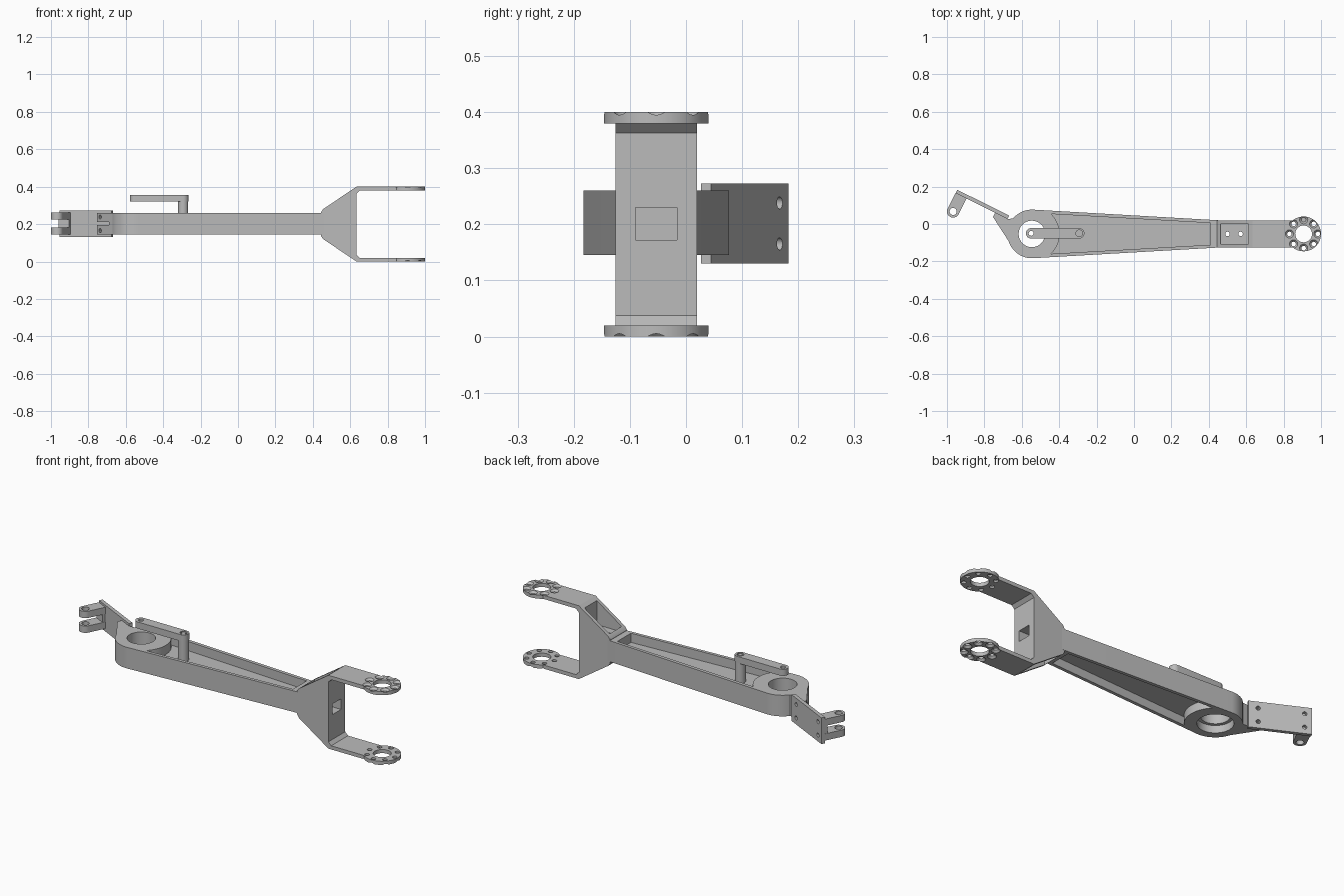
import bpy, bmesh
from math import radians, cos, sin
from mathutils import Vector

default = bpy.data.objects.get("Cube")
if default:
    bpy.data.objects.remove(default, do_unlink=True)

grey = bpy.data.materials.new("metal_grey")
grey.use_nodes = True
COLOUR = (0.5, 0.5, 0.5, 1)
grey.diffuse_color = COLOUR
grey.node_tree.nodes["Principled BSDF"].inputs["Base Color"].default_value = COLOUR

CY = -0.053            # centre line of the arm
HUB = (-0.546, CY)
EYE = (0.907, CY)
LOW, HIGH, MID = 0.145, 0.26, 0.2


def finish(name, bm):
    bmesh.ops.recalc_face_normals(bm, faces=bm.faces)
    mesh = bpy.data.meshes.new(name)
    bm.to_mesh(mesh)
    bm.free()
    mesh.materials.append(grey)
    obj = bpy.data.objects.new(name, mesh)
    bpy.context.collection.objects.link(obj)
    return obj


def prism(name, pts, lo, hi, axis="z"):
    """Extrude a 2D outline along z (x, y points) or along y (x, z points)."""
    place = (lambda p, h: (p[0], p[1], h)) if axis == "z" else (lambda p, h: (p[0], h, p[1]))
    bm = bmesh.new()
    face = bm.faces.new([bm.verts.new(place(p, lo)) for p in pts])
    out = bmesh.ops.extrude_face_region(bm, geom=[face])
    moved = [v for v in out["geom"] if isinstance(v, bmesh.types.BMVert)]
    bmesh.ops.translate(bm, verts=moved, vec=place((0, 0), hi - lo))
    return finish(name, bm)


def box(name, x0, x1, y0, y1, z0, z1):
    return prism(name, [(x0, y0), (x1, y0), (x1, y1), (x0, y1)], z0, z1)


def rod(name, start, end, r1, r2=None, segments=32):
    start, end = Vector(start), Vector(end)
    bm = bmesh.new()
    bmesh.ops.create_cone(bm, cap_ends=True, segments=segments, radius1=r1,
                          radius2=r1 if r2 is None else r2, depth=(end - start).length)
    obj = finish(name, bm)
    turn = (end - start).to_track_quat("Z", "Y").to_matrix().to_4x4()
    turn.translation = (start + end) / 2
    obj.data.transform(turn)
    return obj


def arc(centre, r, a0, a1, n=32):
    angles = [radians(a0 + (a1 - a0) * i / n) for i in range(n + 1)]
    return [(centre[0] + r * cos(a), centre[1] + r * sin(a)) for a in angles]


def cut(obj, *cutters):
    bpy.context.view_layer.objects.active = obj
    for cutter in cutters:
        mod = obj.modifiers.new("cut", "BOOLEAN")
        mod.operation, mod.solver, mod.object = "DIFFERENCE", "EXACT", cutter
        bpy.ops.object.modifier_apply(modifier=mod.name)
        bpy.data.objects.remove(cutter, do_unlink=True)
    return obj


def drill(obj, x, y, r, z0=-0.1, z1=0.5):
    cut(obj, rod("cutter", (x, y, z0), (x, y, z1), r))


# Tapered beam with round hub, pocketed above and below a thin web
beam = prism("arm_beam", arc(HUB, 0.13, 86.5, 273.5, 48) + [(0.46, CY - 0.0725), (0.46, CY + 0.0725)],
             LOW, HIGH)
pocket = arc(HUB, 0.148, 46, -46, 24) + [(0.41, CY - 0.058), (0.41, CY + 0.058)]
cut(beam, prism("cutter", pocket, MID + 0.01, 0.4), prism("cutter", pocket, 0, MID - 0.01))
drill(beam, *HUB, 0.071)
drill(beam, *HUB, 0.088, 0, LOW + 0.04)

# Flared yoke body, hollowed from both slopes
slope = [(0.445, 0.265), (0.455, 0.28), (0.633, 0.4), (0.65, 0.4), (0.65, 0.38), (0.633, 0.363)]
yoke = prism("yoke_body", slope + [(x, 0.4 - z) for x, z in reversed(slope)],
             CY - 0.0725, CY + 0.0725, "y")
for z0, z1 in ((0.255, 0.5), (-0.1, 0.145)):
    cut(yoke, box("cutter", 0.462, 0.612, CY - 0.053, CY + 0.053, z0, z1))
cut(yoke, box("cutter", 0.475, 0.7, CY - 0.037, CY + 0.037, 0.172, 0.23))
for x in (0.5, 0.57):
    drill(yoke, x, CY, 0.012)

# Two fork arms ending in eyes with a ring of countersunk holes
for name, z0, outer, inward in (("upper_fork_arm", 0.38, 0.4, -1), ("lower_fork_arm", 0, 0, 1)):
    outline = [(0.648, CY - 0.0725)] + arc(EYE, 0.093, -129, 129, 48) + [(0.648, CY + 0.0725)]
    arm = prism(name, outline, z0, z0 + 0.02)
    drill(arm, *EYE, 0.045)
    for x, y in arc(EYE, 0.076, 0, 315, 7):
        drill(arm, x, y, 0.012)
        cut(arm, rod("cutter", (x, y, outer - inward * 0.002), (x, y, outer + inward * 0.01),
                     0.024, 0.012))

# Crank link standing on a post
PIN, POST = (-0.55, -0.05), (-0.293, -0.05)
link = prism("crank_link", arc(PIN, 0.028, 90, 270, 20) + arc(POST, 0.028, -90, 90, 20), 0.32, 0.356)
drill(link, *PIN, 0.013)
drill(link, *POST, 0.018, 0.346)
rod("crank_post", (*POST, MID), (*POST, 0.325), 0.027)
rod("crank_pin", (*POST, 0.34), (*POST, 0.354), 0.012)

# Slanted side plate: s runs along it, t runs away from its outer face
ORIGIN = Vector((-0.945, 0.183))
ALONG = Vector((0.895, -0.446)).normalized()
OUT = Vector((-0.446, -0.895)).normalized()


def on_plate(s, t):
    return tuple(ORIGIN + ALONG * s + OUT * t)


def plate_hole(obj, s, z, depth):
    cut(obj, rod("cutter", (*on_plate(s, -0.05), z), (*on_plate(s, depth), z), 0.011, segments=20))


plate = prism("side_plate", [on_plate(*p) for p in ((0, 0), (0.31, 0), (0.31, 0.02), (0, 0.02))],
              0.13, 0.273)
mount = prism("plate_mount", [on_plate(0.236, 0.02), on_plate(0.236, 0.045), (-0.665, -0.1),
                              (-0.635, -0.06), (-0.635, 0.03), on_plate(0.31, 0.02)], LOW, HIGH)
cut(mount, box("cutter", -0.8, -0.69, -0.1, 0.1, 0.194, 0.211))
for z in (0.165, 0.238):
    plate_hole(plate, 0.036, z, 0.05)
    plate_hole(plate, 0.262, z, 0.05)
    plate_hole(mount, 0.262, z, 0.3)

# Pair of hinge ears joined by a base on the plate
CENTRE = on_plate(0.032, 0.1136)
tip = [(0.032 + 0.033 * x, 0.1136 + 0.033 * y) for x, y in arc((0, 0), 1, 0, 180, 24)]
ear_outline = [on_plate(*p) for p in [(0.065, 0.02)] + tip + [(-0.001, 0.02)]]
for name, z0, z1 in (("upper_hinge_ear", 0.225, 0.262), ("lower_hinge_ear", 0.145, 0.182)):
    drill(prism(name, ear_outline, z0, z1), *CENTRE, 0.019)
prism("hinge_base", [on_plate(*p) for p in ((0, 0.019), (0.064, 0.019), (0.064, 0.035), (0, 0.035))],
      0.146, 0.261)

# Smooth the round walls, keep the edges crisp
bpy.ops.object.select_all(action="DESELECT")
for obj in bpy.context.scene.objects:
    if obj.type == "MESH":
        obj.select_set(True)
        bpy.context.view_layer.objects.active = obj
bpy.ops.object.shade_smooth_by_angle(angle=radians(30))
